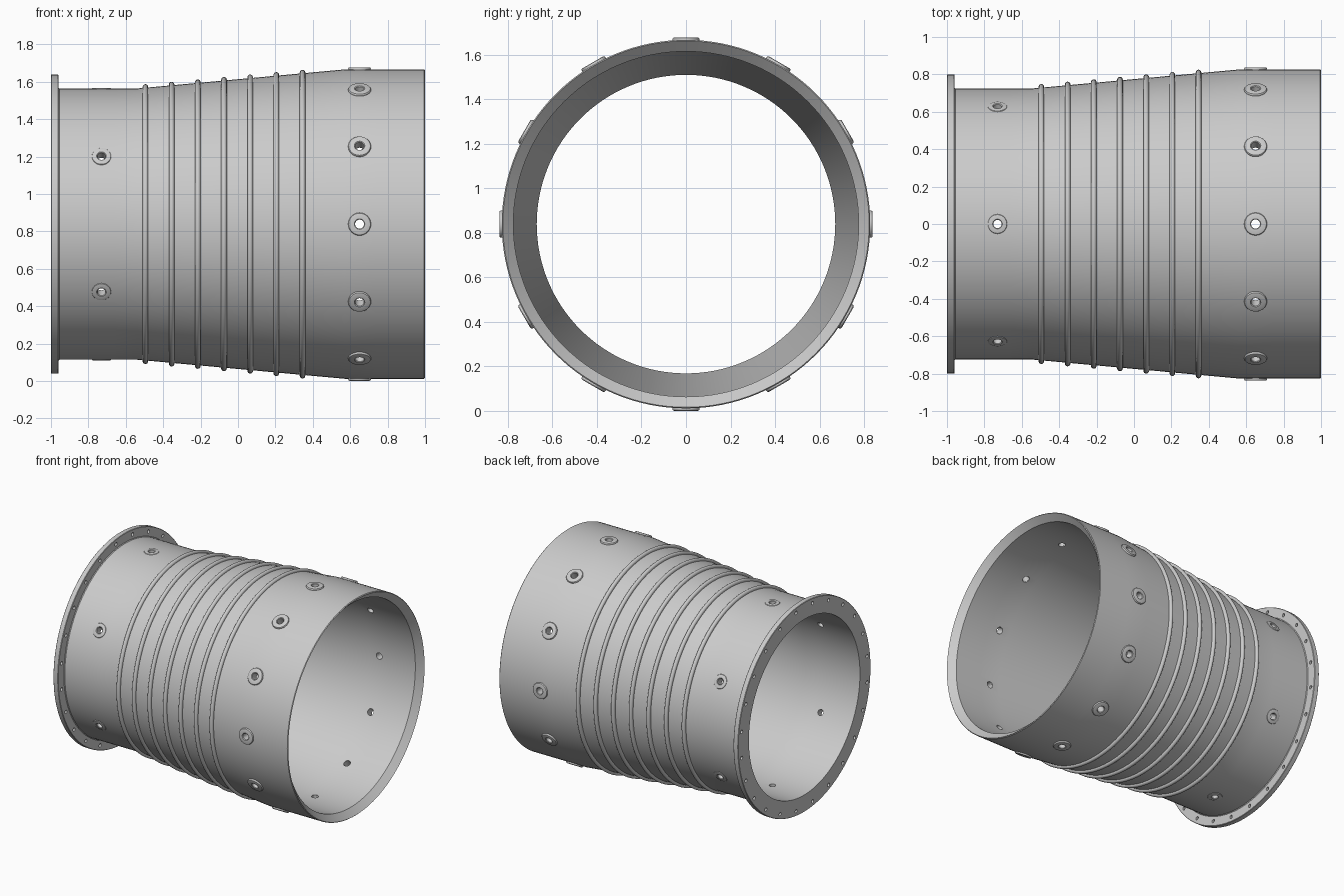
import bpy, bmesh
from math import cos, sin, pi, radians
from mathutils import Matrix, Vector

if "Cube" in bpy.data.objects:
    bpy.data.objects.remove(bpy.data.objects["Cube"])

AXIS = Matrix.Translation((0, 0, 0.839))


def finish(name, bm):
    bmesh.ops.recalc_face_normals(bm, faces=bm.faces)
    me = bpy.data.meshes.new(name)
    bm.to_mesh(me)
    bm.free()
    ob = bpy.data.objects.new(name, me)
    bpy.context.collection.objects.link(ob)
    return ob


def smooth(ob):
    bpy.ops.object.select_all(action='DESELECT')
    ob.select_set(True)
    bpy.context.view_layer.objects.active = ob
    bpy.ops.object.shade_smooth_by_angle(angle=radians(28))


def lathe(bm, profile, steps, matrix):
    """Spin a closed (axial, radius) profile around the local x axis."""
    rings = []
    for i in range(steps):
        a = 2 * pi * i / steps
        rings.append([bm.verts.new(matrix @ Vector((x, r * cos(a), r * sin(a)))) for x, r in profile])
    n = len(profile)
    for i in range(steps):
        p, q = rings[i], rings[(i + 1) % steps]
        for j in range(n):
            k = (j + 1) % n
            bm.faces.new((p[j], p[k], q[k], q[j]))


def radial(x, angle):
    """Frame whose local x axis points outward from the pipe axis."""
    return (AXIS @ Matrix.Translation((x, 0, 0)) @ Matrix.Rotation(angle, 4, 'X')
            @ Matrix.Rotation(pi / 2, 4, 'Z'))


def drill(bm, matrix, radius, start, end):
    m = matrix @ Matrix.Translation(((start + end) / 2, 0, 0)) @ Matrix.Rotation(pi / 2, 4, 'Y')
    bmesh.ops.create_cone(bm, cap_ends=True, segments=20, radius1=radius, radius2=radius,
                          depth=end - start, matrix=m)


# Reducer shell with flange and bevelled open end
bm = bmesh.new()
lathe(bm, [(-1, 0.67), (-1, 0.797), (-0.997, 0.80), (-0.963, 0.80), (-0.96, 0.797),
           (-0.96, 0.730), (-0.955, 0.725), (-0.80, 0.725), (-0.66, 0.725), (-0.54, 0.725),
           (0.57, 0.827), (0.74, 0.827), (0.995, 0.827), (1, 0.822),
           (0.955, 0.775), (0.74, 0.775), (0.57, 0.775),
           (-0.54, 0.67), (-0.66, 0.67), (-0.80, 0.67)], 128, AXIS)
shell = finish("reducer_shell", bm)

# Raised port bosses, and cutters for port and bolt holes
large = [(0.78, 0.024), (0.834, 0.024), (0.838, 0.028), (0.838, 0.053), (0.836, 0.058),
         (0.831, 0.061), (0.78, 0.061)]
small = [(0.68, 0.022), (0.725, 0.022), (0.7285, 0.026), (0.7285, 0.046), (0.727, 0.050),
         (0.722, 0.053), (0.68, 0.053)]
cut = bmesh.new()
for name, profile, x, count in (("large_end_bosses", large, 0.65, 12),
                                ("small_end_bosses", small, -0.73, 6)):
    bm = bmesh.new()
    for i in range(count):
        m = radial(x, pi / 2 + 2 * pi * i / count)
        lathe(bm, profile, 32, m)
        drill(cut, m, profile[0][1] + 0.0005, 0.6, 0.9)
    smooth(finish(name, bm))
for i in range(24):
    a = 2 * pi * (i + 0.5) / 24
    drill(cut, AXIS @ Matrix.Translation((0, 0.763 * cos(a), 0.763 * sin(a))), 0.013, -1.05, -0.93)
cutter = finish("hole_cutter", cut)
cutter.hide_render = True

bpy.context.view_layer.objects.active = shell
mod = shell.modifiers.new("holes", 'BOOLEAN')
mod.operation = 'DIFFERENCE'
mod.solver = 'EXACT'
mod.object = cutter
bpy.ops.object.modifier_apply(modifier=mod.name)
bpy.data.objects.remove(cutter)
smooth(shell)

# Rounded ribs around the conical section
bm = bmesh.new()
for i in range(7):
    x = -0.495 + 0.14 * i
    r = 0.725 + 0.102 * (x + 0.54) / 1.11
    rib = [(x - 0.015, r - 0.012), (x - 0.015, r + 0.004)]
    rib += [(x - 0.015 * cos(pi * k / 8), r + 0.004 + 0.015 * sin(pi * k / 8)) for k in range(1, 8)]
    rib += [(x + 0.015, r + 0.004), (x + 0.015, r - 0.012)]
    lathe(bm, rib, 128, AXIS)
smooth(finish("cone_ribs", bm))
